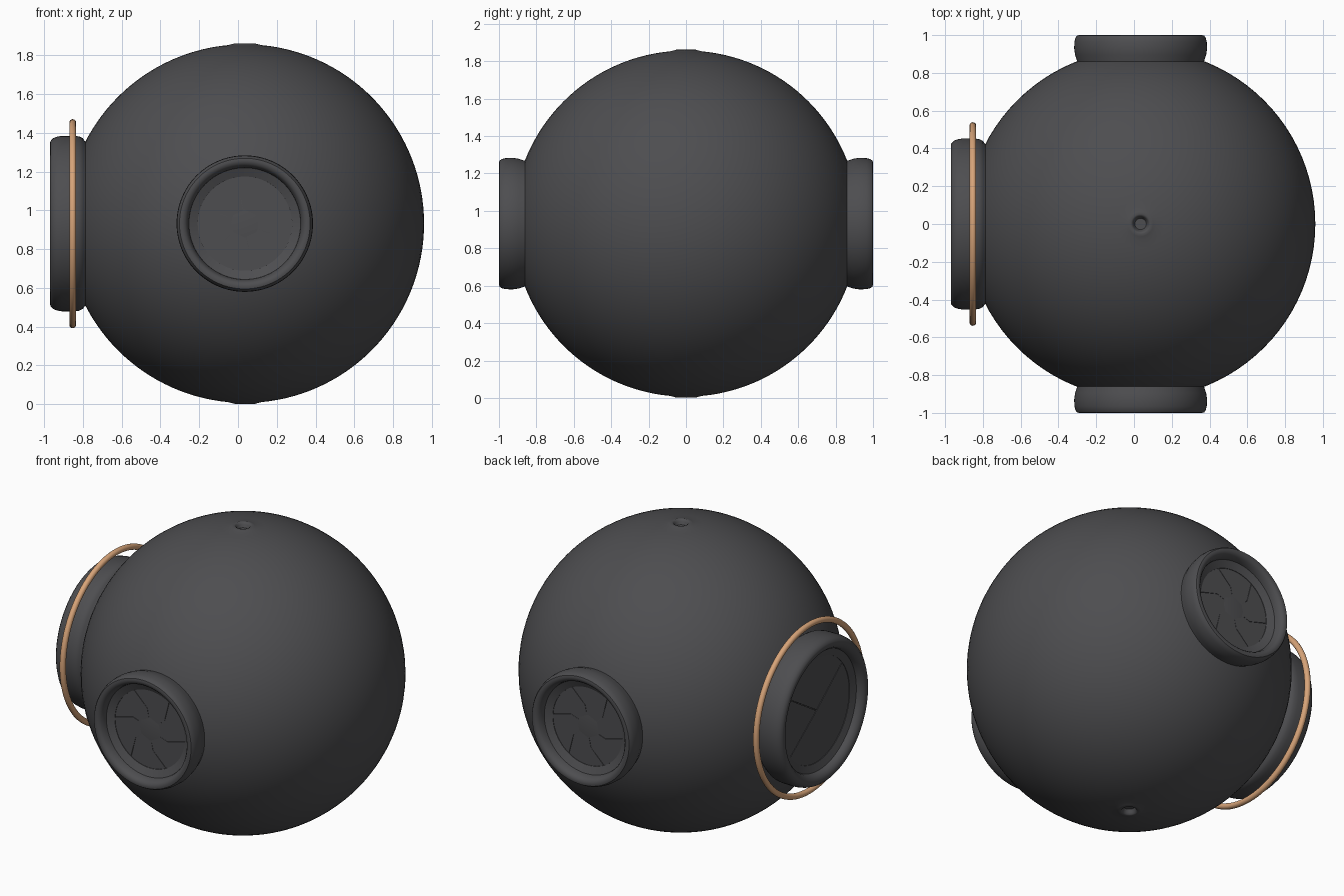
import bpy, bmesh, math
from mathutils import Matrix, Vector

if "Cube" in bpy.data.objects:
    bpy.data.objects.remove(bpy.data.objects["Cube"])

C = Vector((0.035, 0, 0.932))   # centre of the ball
R = 0.925


def material(name, col):
    m = bpy.data.materials.new(name)
    m.diffuse_color = (*col, 1)
    m.use_nodes = True
    m.node_tree.nodes["Principled BSDF"].inputs["Base Color"].default_value = m.diffuse_color
    return m


GREY = material("dark_grey", (0.075, 0.075, 0.08))
COPPER = material("copper", (0.68, 0.37, 0.19))


def finish(bm, name, mat, matrix, angle=40):
    bmesh.ops.recalc_face_normals(bm, faces=bm.faces)
    me = bpy.data.meshes.new(name)
    bm.to_mesh(me)
    bm.free()
    me.materials.append(mat)
    ob = bpy.data.objects.new(name, me)
    bpy.context.collection.objects.link(ob)
    ob.matrix_world = matrix
    bpy.ops.object.select_all(action='DESELECT')
    ob.select_set(True)
    bpy.context.view_layer.objects.active = ob
    bpy.ops.object.shade_smooth_by_angle(angle=math.radians(angle))
    return ob


def lathe(name, profile, mat, matrix, closed=False, steps=96, angle=40):
    """Spin (radius, height) points around local z."""
    bm = bmesh.new()
    vs = [bm.verts.new((r, 0, h)) for r, h in profile]
    es = [bm.edges.new(p) for p in zip(vs, vs[1:])]
    if closed:
        es.append(bm.edges.new((vs[-1], vs[0])))
    bmesh.ops.spin(bm, geom=vs + es, axis=(0, 0, 1), cent=(0, 0, 0),
                   angle=math.tau, steps=steps, use_duplicate=False)
    bmesh.ops.remove_doubles(bm, verts=bm.verts, dist=1e-5)
    return finish(bm, name, mat, matrix, angle)


def plates(name, outlines, h0, h1, matrix):
    """Thin flat plates from polar (radius, degrees) outlines."""
    bm = bmesh.new()
    for outline in outlines:
        pts = [(r * math.cos(math.radians(a)), r * math.sin(math.radians(a))) for r, a in outline]
        f = bm.faces.new([bm.verts.new((x, y, h0)) for x, y in pts])
        ext = bmesh.ops.extrude_face_region(bm, geom=[f])
        top = [v for v in ext["geom"] if isinstance(v, bmesh.types.BMVert)]
        bmesh.ops.translate(bm, verts=top, vec=(0, 0, h1 - h0))
    return finish(bm, name, GREY, matrix, 20)


# Ball with a small raised, hollow nub at each pole
t0 = math.asin(0.085 / R)
n = 64
arc = [(R * math.sin(t), R * math.cos(t))
       for t in (t0 + (math.pi - 2 * t0) * i / n for i in range(n + 1))]
nub = [(0, 0.9), (0.03, 0.9), (0.038, 0.915), (0.043, 0.926), (0.052, 0.93), (0.066, 0.926)]
lathe("ball_body", nub + arc + [(r, -h) for r, h in reversed(nub)],
      GREY, Matrix.Translation(C), angle=60)

FACE = Matrix.Rotation(math.pi / 2, 4, 'X')     # local z points to the front


def port(turn):
    return Matrix.Translation(C) @ Matrix.Rotation(math.radians(turn), 4, 'Z') @ FACE


# Front and back ports, each with a six-blade iris
rim = [(0.325, 0.80), (0.338, 0.868), (0.347, 0.895), (0.352, 0.93), (0.350, 0.965),
       (0.345, 0.985), (0.337, 0.997), (0.325, 1.0), (0.308, 0.995), (0.297, 0.982),
       (0.290, 0.96), (0.288, 0.945), (0.243, 0.925), (0.243, 0.915), (0, 0.915)]
seam = [(0.035, -45), (0.075, -20), (0.13, -18), (0.243, 0)]
for side, turn in (("front", 0), ("back", 180)):
    lathe(side + "_port_rim", rim, GREY, port(turn))
    blades = []
    for k in range(6):
        a = 57 + 60 * k
        low = [(r, a + d + 0.4) for r, d in seam]
        high = [(r, a + d + 59.6) for r, d in reversed(seam)]
        outer = [(0.243, a + d) for d in range(6, 60, 6)]
        blades.append(low + outer + high)
    plates(side + "_iris_blades", blades, 0.914, 0.922, port(turn))

# Large left port with a three-panel door
SIDE = port(-90)
big = [(0.40, 0.78), (0.425, 0.825), (0.44, 0.835), (0.45, 0.855), (0.4525, 0.88),
       (0.4525, 0.945), (0.448, 0.97), (0.44, 0.99), (0.425, 1.003), (0.41, 1.005),
       (0.39, 0.998), (0.375, 0.98), (0.37, 0.96), (0.325, 0.945), (0.325, 0.935), (0, 0.935)]
lathe("left_port_rim", big, GREY, SIDE)
panels = []
for a, b in ((39, 148), (148, 217), (217, 399)):
    arc_pts = [(0.325, a + 0.3 + (b - a - 0.6) * i / 24) for i in range(25)]
    panels.append([(0.003, (a + b) / 2)] + arc_pts)
plates("left_door_panels", panels, 0.934, 0.942, SIDE)

# Free copper hoop around the left port
hoop = [(0.521 + 0.018 * math.cos(math.tau * i / 14),
         0.888 + 0.018 * math.sin(math.tau * i / 14)) for i in range(14)]
lathe("copper_hoop", hoop, COPPER, SIDE, closed=True)
